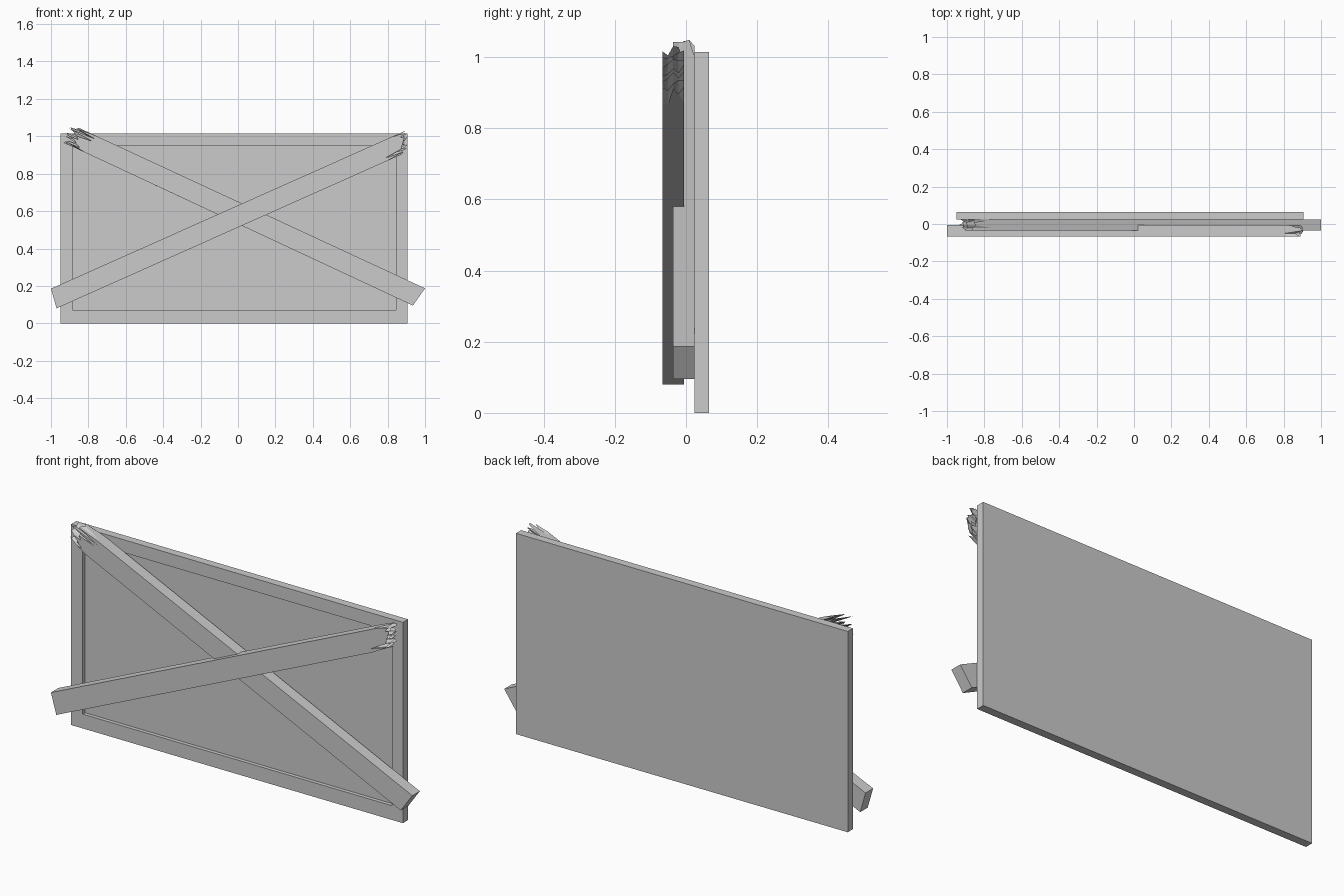
import bpy, bmesh, random
from mathutils import Vector

if "Cube" in bpy.data.objects:
    bpy.data.objects.remove(bpy.data.objects["Cube"])

random.seed(7)


def finish(name, bm):
    bmesh.ops.recalc_face_normals(bm, faces=bm.faces)
    me = bpy.data.meshes.new(name)
    bm.to_mesh(me)
    bm.free()
    ob = bpy.data.objects.new(name, me)
    bpy.context.collection.objects.link(ob)
    return ob


def framed_panel(name):
    # stacked rectangles: back, front rim outer, front rim inner, recess floor
    levels = [(-0.95, 0.905, 0, 1.015, 0.065), (-0.95, 0.905, 0, 1.015, 0.024),
              (-0.885, 0.845, 0.072, 0.95, 0.024), (-0.885, 0.845, 0.072, 0.95, 0.043)]
    bm = bmesh.new()
    rings = [[bm.verts.new(p) for p in ((x0, y, z0), (x1, y, z0), (x1, y, z1), (x0, y, z1))]
             for x0, x1, z0, z1, y in levels]
    for a, b in zip(rings, rings[1:]):
        for i in range(4):
            j = (i + 1) % 4
            bm.faces.new((a[i], a[j], b[j], b[i]))
    bm.faces.new(rings[0])
    bm.faces.new(rings[-1])
    return finish(name, bm)


def broken_plank(name, start, end, tip_x, y0, y1, cols=12, rows=4):
    # start/end: (top, bottom) corners in x,z; the end breaks into splinters
    bm = bmesh.new()
    (s_top, s_bot), (e_top, e_bot) = [[Vector((p[0], 0, p[1])) for p in c] for c in (start, end)]
    along = (e_top - s_top).normalized()
    reach = abs(tip_x - e_top.x) / abs(along.x)
    grid = []
    for i in range(cols + 1):
        base = e_bot.lerp(e_top, i / cols)
        row = []
        for j in range(rows + 1):
            peak = (i + (j // 2)) % 2
            h = random.uniform(0.55, 1.0) if peak else random.uniform(-0.05, 0.3)
            p = base + along * reach * h
            p.y = y0 + (y1 - y0) * j / rows
            row.append(bm.verts.new(p))
        grid.append(row)
    # splintered end surface
    for i in range(cols):
        for j in range(rows):
            a, b, c, d = grid[i][j], grid[i + 1][j], grid[i + 1][j + 1], grid[i][j + 1]
            bm.faces.new((a, b, c))
            bm.faces.new((a, c, d))
    # sawn end and four long sides
    bf, tf, tb, bb = [bm.verts.new((p.x, y, p.z)) for p, y in
                      ((s_bot, y0), (s_top, y0), (s_top, y1), (s_bot, y1))]
    bm.faces.new((bf, tf, tb, bb))
    bm.faces.new([tf, bf] + [r[0] for r in grid])
    bm.faces.new([tb, bb] + [r[-1] for r in grid])
    bm.faces.new([bb, bf] + grid[0])
    bm.faces.new([tb, tf] + grid[-1])
    bmesh.ops.triangulate(bm, faces=[f for f in bm.faces if len(f.verts) > 4])
    return finish(name, bm)


framed_panel("panel")
broken_plank("front_plank", ((-1.0, 0.185), (-0.97, 0.08)),
             ((0.79, 0.983), (0.79, 0.865)), 0.915, -0.066, -0.006)
broken_plank("rear_plank", ((1.0, 0.187), (0.935, 0.095)),
             ((-0.76, 1.003), (-0.80, 0.905)), -0.90, -0.036, 0.024)
